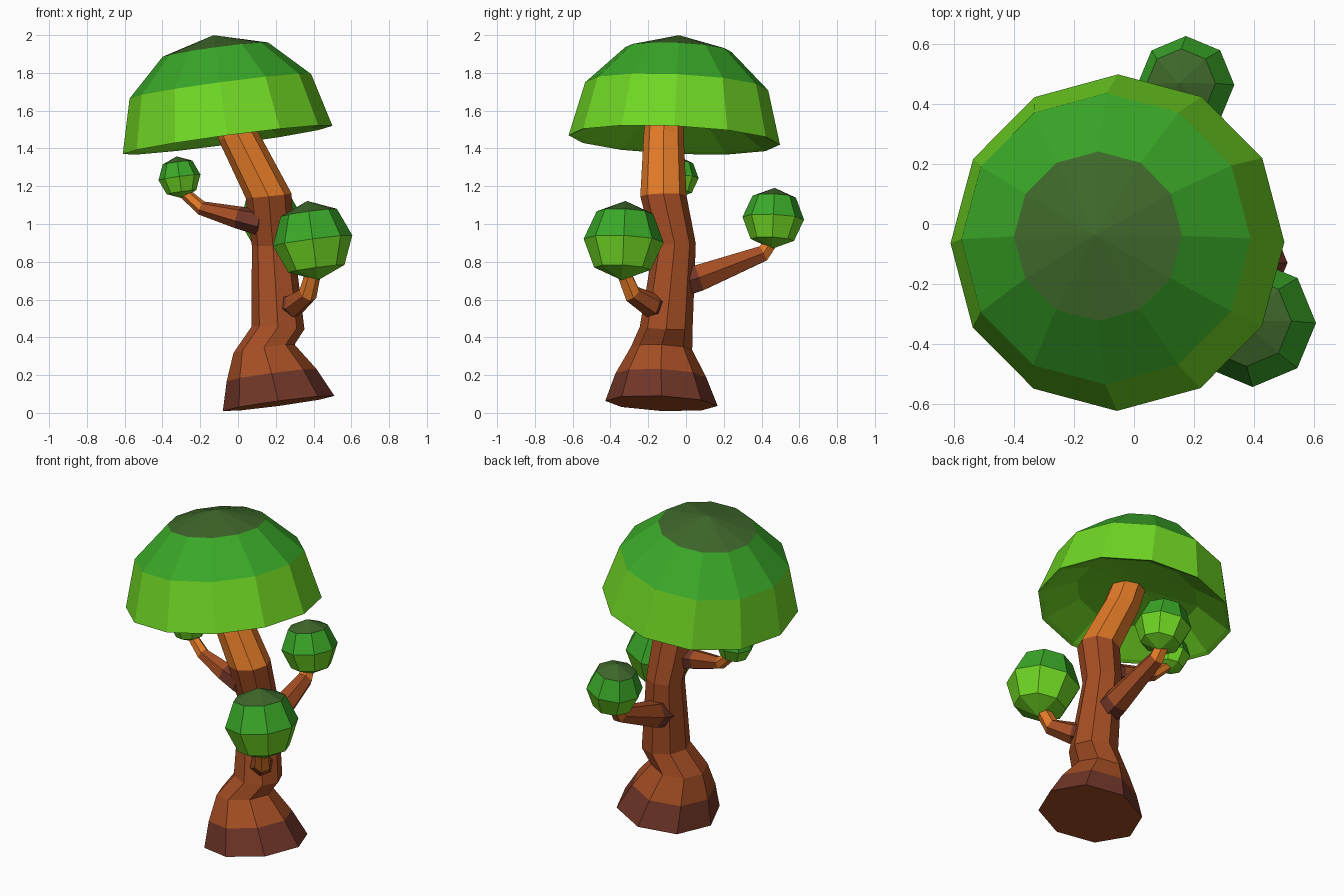
import bpy, bmesh, math
from mathutils import Vector

if "Cube" in bpy.data.objects:
    bpy.data.objects.remove(bpy.data.objects["Cube"])

UP = Vector((0, 0, 1))
LEAN = Vector((-0.135, 0.045, 1)).normalized()   # the whole tree leans slightly


def material(name, rgb):
    m = bpy.data.materials.new(name)
    lin = [((c / 255 + 0.055) / 1.055) ** 2.4 for c in rgb]
    m.diffuse_color = (*lin, 1)
    m.use_nodes = True
    m.node_tree.nodes["Principled BSDF"].inputs["Base Color"].default_value = m.diffuse_color
    return m


DARK = material("dark bark", (112, 54, 40))
BARK = material("mid bark", (165, 78, 36))
ORANGE = material("orange bark", (226, 122, 40))
LIGHT = material("light leaf", (112, 215, 36))
LEAF = material("mid leaf", (58, 168, 40))
OLIVE = material("olive leaf", (62, 103, 42))


def loft(name, rings, sides, bands, cap=None):
    """Skin rings of (centre, radius, normal); radius 0 is a pole; bands give materials."""
    bm = bmesh.new()
    mats = list(dict.fromkeys(bands + ([cap] if cap else [])))
    loops = []
    for centre, r, n in rings:
        q = UP.rotation_difference(Vector(n))
        count = sides if r > 0 else 1
        loops.append([bm.verts.new(Vector(centre) + q @ Vector(
            (r * math.cos(math.tau * i / sides), r * math.sin(math.tau * i / sides), 0)))
            for i in range(count)])
    for a, b, mat in zip(loops, loops[1:], bands):
        for i in range(sides):
            j = (i + 1) % sides
            quad = [a[i % len(a)], a[j % len(a)], b[j % len(b)], b[i % len(b)]]
            f = bm.faces.new(list(dict.fromkeys(quad)))
            f.material_index = mats.index(mat)
    if cap:
        for loop in (loops[0], loops[-1]):
            bm.faces.new(loop).material_index = mats.index(cap)
    bmesh.ops.recalc_face_normals(bm, faces=bm.faces)
    me = bpy.data.meshes.new(name)
    bm.to_mesh(me)
    bm.free()
    for m in mats:
        me.materials.append(m)
    ob = bpy.data.objects.new(name, me)
    bpy.context.collection.objects.link(ob)
    return ob


# Trunk: flared foot, kinked waist, orange top bending into the crown
loft("trunk", [
    ((0.215, -0.13, 0.05), 0.298, LEAN),
    ((0.178, -0.133, 0.2), 0.24, LEAN),
    ((0.138, -0.13, 0.34), 0.163, LEAN),
    ((0.212, -0.105, 0.45), 0.14, (0.05, 0.04, 1)),
    ((0.185, -0.06, 0.89), 0.112, (-0.03, -0.06, 1)),
    ((0.162, -0.12, 1.15), 0.122, (-0.1, -0.03, 1)),
    ((0.0, -0.118, 1.47), 0.106, (-0.25, 0, 1)),
    ((-0.05, -0.11, 1.62), 0.1, (-0.2, 0, 1)),
], 8, [DARK] + [BARK] * 4 + [ORANGE] * 2, BARK)


# Crown: thick twelve-sided dome with a hollow underside
base = Vector((-0.055, -0.062, 1.445))
profile = [(0.16, 0), (0.12, 0.35), (0.01, 0.535), (0, 0.56), (0.287, 0.485), (0.483, 0.282), (0.56, 0)]
loft("crown", [(base + LEAN * h, r, LEAN) for h, r in profile], 12,
     [LIGHT] * 4 + [LEAF, OLIVE])


# Branches: dark root, mid bark, orange tip
def branch(name, pts, radii):
    pts = [Vector(p) for p in pts]
    rings = []
    for i, p in enumerate(pts):
        d = pts[min(i + 1, len(pts) - 1)] - pts[max(i - 1, 0)]
        rings.append((p, radii[i], d.normalized()))
    loft(name, rings, 6, [DARK, BARK, ORANGE], BARK)


branch("front_branch", [(0.22, -0.12, 0.57), (0.295, -0.185, 0.57),
                        (0.37, -0.285, 0.63), (0.395, -0.325, 0.73)],
       [0.07, 0.066, 0.05, 0.042])
branch("back_branch", [(0.18, -0.02, 0.69), (0.18, 0.07, 0.715),
                       (0.175, 0.41, 0.845), (0.17, 0.46, 0.92)],
       [0.085, 0.08, 0.048, 0.04])
branch("left_branch", [(0.12, -0.13, 1.01), (0.0, -0.11, 1.035),
                       (-0.195, -0.065, 1.085), (-0.29, -0.045, 1.17)],
       [0.072, 0.06, 0.038, 0.03])


# Leaf balls: eight-sided spheres, dark cap, mid upper half, light lower half
def leaf_ball(name, centre, r):
    rings = []
    for k in range(5):
        a = math.pi * k / 4
        rad = r * math.sin(a) if 0 < k < 4 else 0
        rings.append((Vector(centre) - LEAN * r * math.cos(a), rad, LEAN))
    loft(name, rings, 8, [LIGHT, LIGHT, LEAF, OLIVE])


leaf_ball("front_leaf_ball", (0.395, -0.33, 0.912), 0.212)
leaf_ball("back_leaf_ball", (0.172, 0.462, 1.03), 0.163)
leaf_ball("left_leaf_ball", (-0.31, -0.045, 1.247), 0.112)
